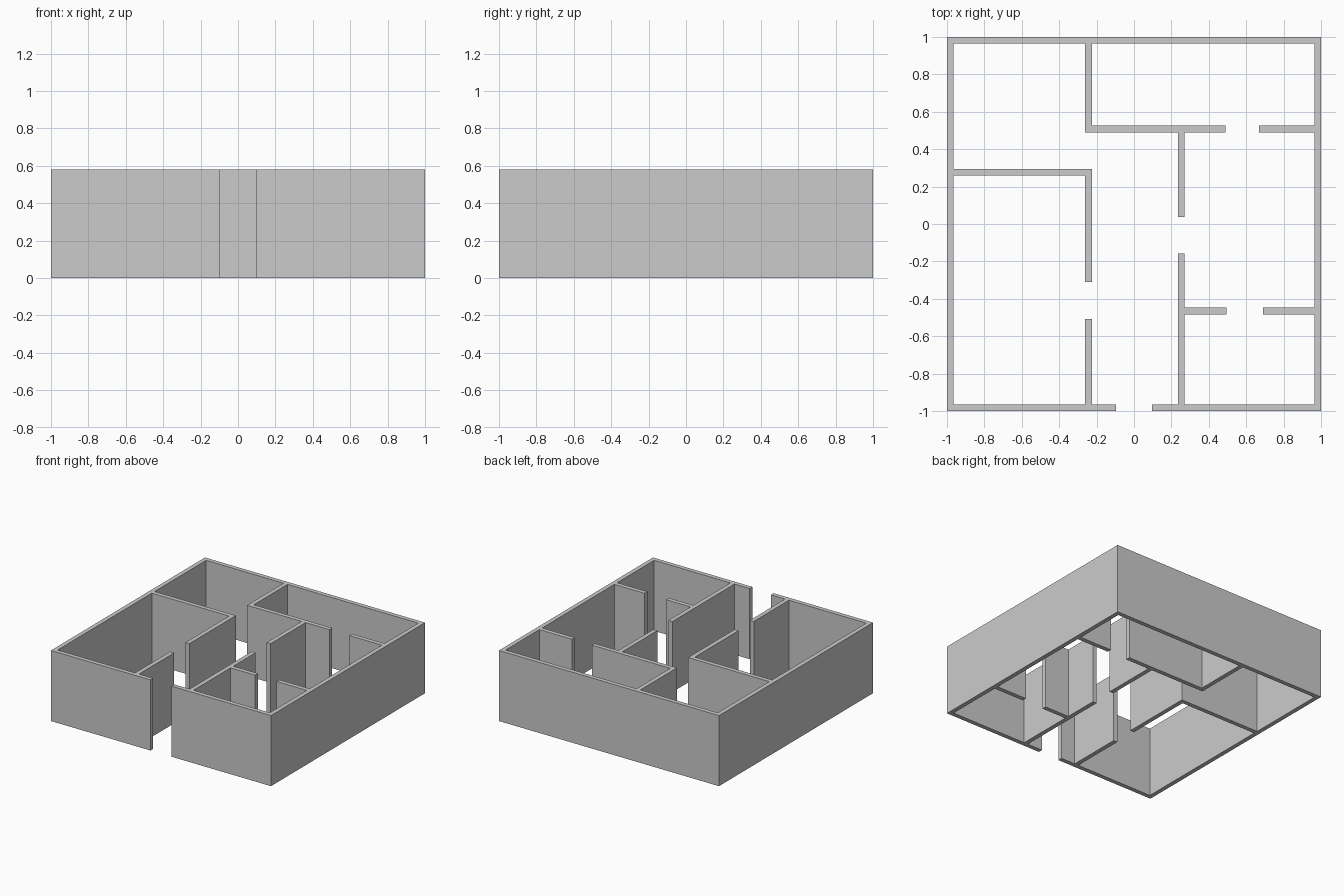
import bpy, bmesh
from mathutils import Vector

if "Cube" in bpy.data.objects:
    bpy.data.objects.remove(bpy.data.objects["Cube"])

HEIGHT = 0.58
T = 0.036           # wall thickness
C = 1 - T / 2       # centre line of the outer walls
I = 1 - T           # inner face of the outer walls


def wall(name, *path):
    """Extrude a wall of thickness T along a centre line with mitred corners."""
    pts = [Vector(p) for p in path]
    dirs = [(b - a).normalized() for a, b in zip(pts, pts[1:])]
    left, right = [], []
    for i, p in enumerate(pts):
        d0, d1 = dirs[max(i - 1, 0)], dirs[min(i, len(dirs) - 1)]
        n0, n1 = Vector((-d0.y, d0.x)), Vector((-d1.y, d1.x))
        off = (n0 + n1) / (1 + n0.dot(n1)) * T / 2
        left.append(p + off)
        right.append(p - off)
    bm = bmesh.new()
    lv = [bm.verts.new((p.x, p.y, 0)) for p in left]
    rv = [bm.verts.new((p.x, p.y, 0)) for p in right]
    for i in range(len(pts) - 1):
        bm.faces.new((lv[i], lv[i + 1], rv[i + 1], rv[i]))
    ext = bmesh.ops.extrude_face_region(bm, geom=bm.faces[:], use_keep_orig=True)
    top = [g for g in ext["geom"] if isinstance(g, bmesh.types.BMVert)]
    bmesh.ops.translate(bm, verts=top, vec=(0, 0, HEIGHT))
    bmesh.ops.recalc_face_normals(bm, faces=bm.faces[:])
    mesh = bpy.data.meshes.new(name)
    bm.to_mesh(mesh)
    bm.free()
    obj = bpy.data.objects.new(name, mesh)
    bpy.context.collection.objects.link(obj)


# Outer shell, open at the front doorway
wall("outer_wall", (0.096, -C), (C, -C), (C, C), (-C, C), (-C, -C), (-0.096, -C))

# Back right room, with a doorway
wall("back_room_wall", (-0.243, I), (-0.243, 0.508), (0.488, 0.508))
wall("back_room_door_wall", (0.668, 0.508), (I, 0.508))

# Left room, with a doorway to the hall
wall("left_room_wall", (-I, 0.276), (-0.243, 0.276), (-0.243, -0.311))
wall("left_room_door_wall", (-0.243, -0.507), (-0.243, -I))

# Right side of the hall, with a doorway
wall("hall_wall_back", (0.253, 0.49), (0.253, 0.037))
wall("hall_wall_front", (0.253, -0.158), (0.253, -I))

# Front right small room, with a doorway
wall("small_room_wall_left", (0.271, -0.465), (0.494, -0.465))
wall("small_room_wall_right", (0.689, -0.465), (I, -0.465))
